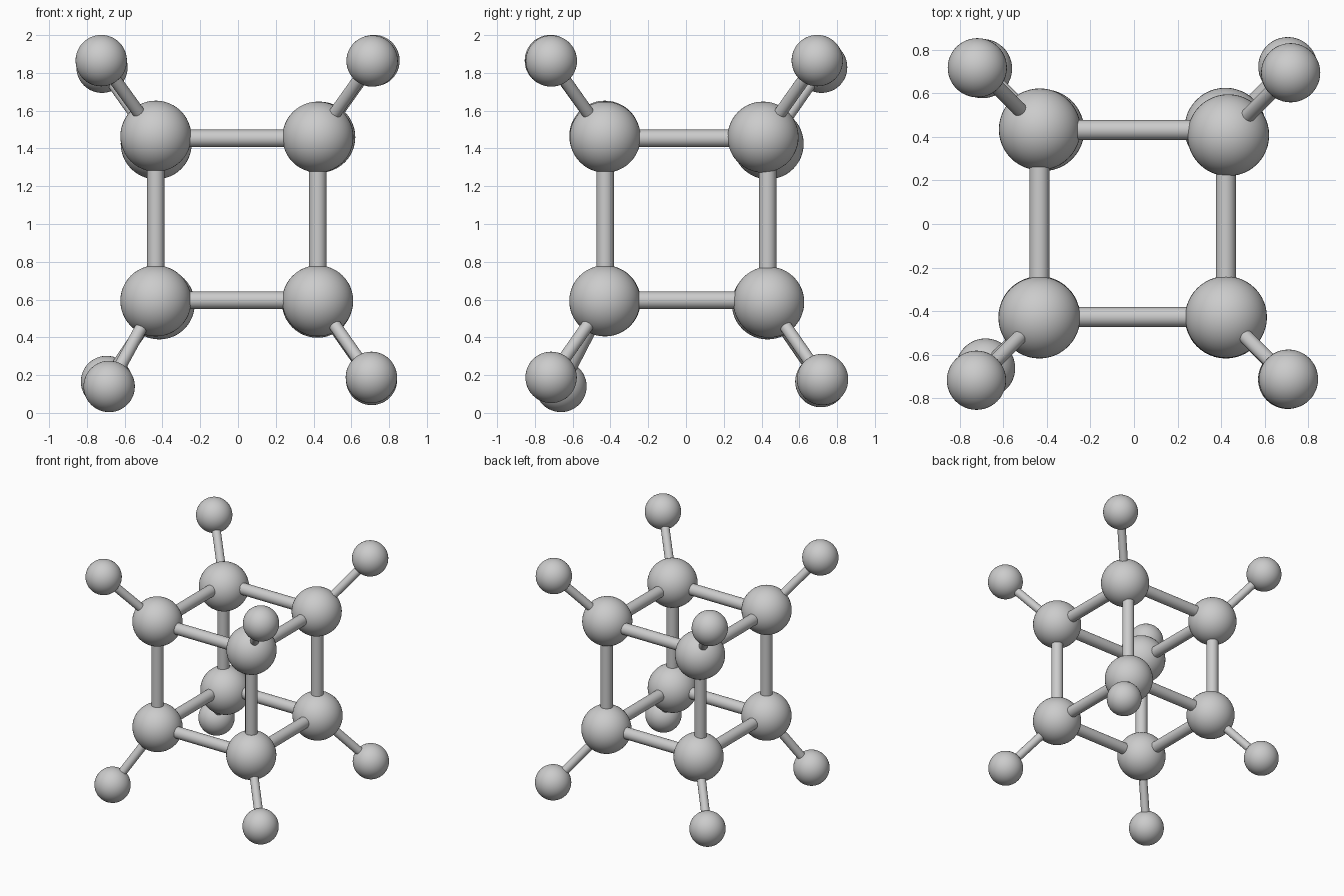
import bpy
from mathutils import Vector

if "Cube" in bpy.data.objects:
    bpy.data.objects.remove(bpy.data.objects["Cube"])

CORE_R, TIP_R = 0.188, 0.136
FRAME_R, SPOKE_R = 0.046, 0.033


def ball(name, centre, radius):
    bpy.ops.mesh.primitive_uv_sphere_add(segments=48, ring_count=24, radius=radius, location=centre)
    ob = bpy.context.object
    ob.name = name
    bpy.ops.object.shade_smooth()


def rod(name, a, b, radius):
    a, b = Vector(a), Vector(b)
    d = b - a
    bpy.ops.mesh.primitive_cylinder_add(vertices=32, radius=radius, depth=d.length, location=(a + b) / 2)
    ob = bpy.context.object
    ob.name = name
    ob.rotation_euler = d.to_track_quat('Z', 'Y').to_euler()
    bpy.ops.object.shade_smooth_by_angle()


# Corner key (x side, y side, z side): carbon ball centre, hydrogen ball centre
corners = {
    (0, 0, 1): ((-0.435, -0.43, 1.465), (-0.724, -0.718, 1.865)),
    (1, 0, 1): ((0.423, -0.428, 1.46), (0.71, -0.713, 1.863)),
    (0, 1, 1): ((-0.433, 0.435, 1.425), (-0.72, 0.718, 1.83)),
    (1, 1, 1): ((0.433, 0.408, 1.46), (0.72, 0.695, 1.865)),
    (0, 0, 0): ((-0.435, -0.428, 0.593), (-0.682, -0.662, 0.14)),
    (1, 0, 0): ((0.422, -0.43, 0.593), (0.706, -0.714, 0.188)),
    (0, 1, 0): ((-0.417, 0.431, 0.577), (-0.696, 0.714, 0.166)),
    (1, 1, 0): ((0.42, 0.438, 0.586), (0.707, 0.723, 0.177)),
}

# Balls and the outward bonds
for key, (core, tip) in corners.items():
    tag = "_".join(("left right".split()[key[0]], "front back".split()[key[1]],
                    "lower upper".split()[key[2]]))
    ball("carbon_" + tag, core, CORE_R)
    ball("hydrogen_" + tag, tip, TIP_R)
    rod("outer_bond_" + tag, core, tip, SPOKE_R)

# Straight bonds along the twelve edges of the cube
LOW, HIGH = (-0.435, -0.428, 0.596), (0.422, 0.432, 1.453)
for key in corners:
    for axis in range(3):
        if key[axis] == 0:
            a = [(LOW, HIGH)[key[i]][i] for i in range(3)]
            b = list(a)
            b[axis] = HIGH[axis]
            rod("cube_bond_" + "xyz"[axis], a, b, FRAME_R)
